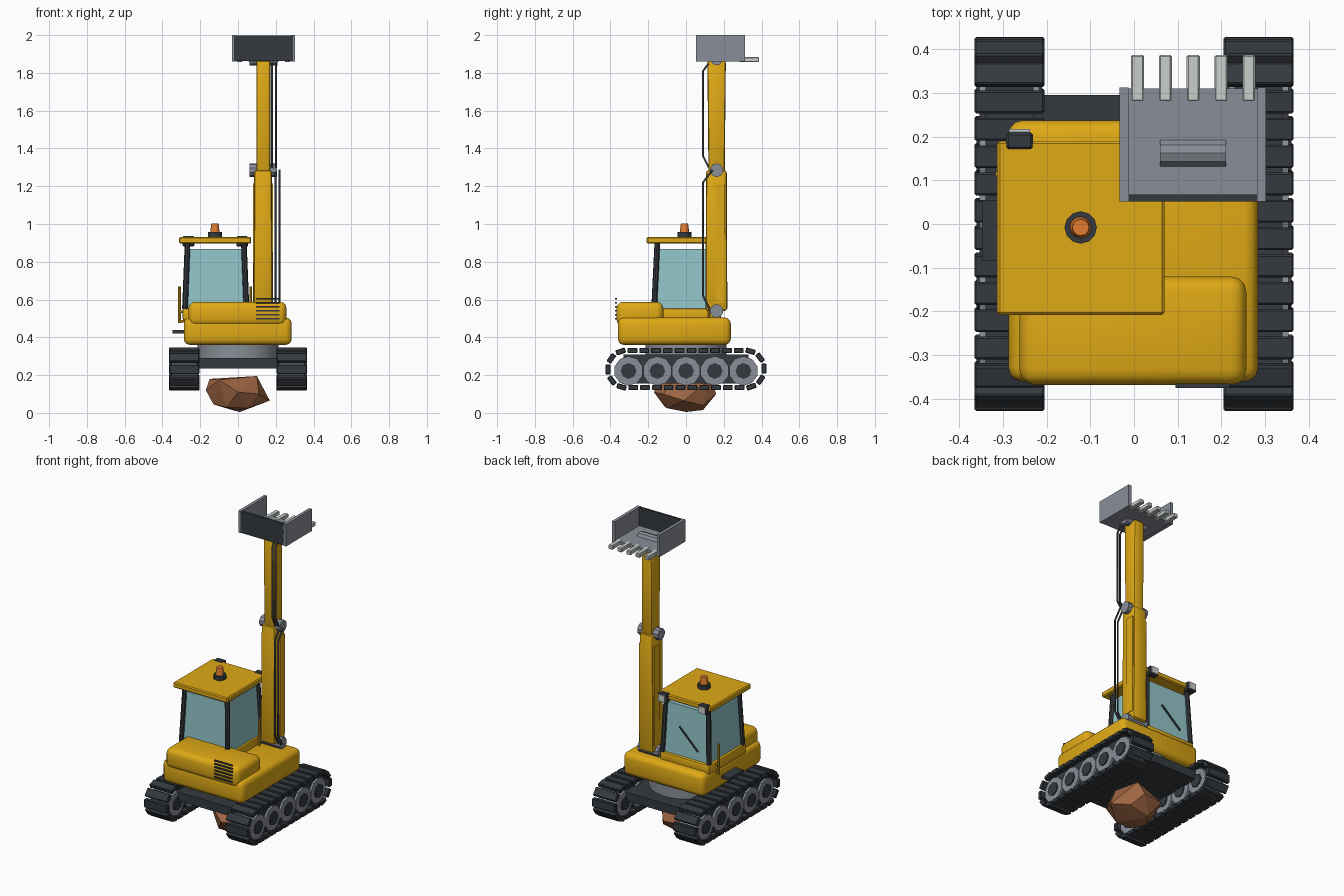
import bpy, bmesh, math
from mathutils import Vector, Matrix

if "Cube" in bpy.data.objects:
    bpy.data.objects.remove(bpy.data.objects["Cube"])


def mat(name, r, g, b):
    m = bpy.data.materials.new(name)
    m.diffuse_color = (r, g, b, 1)
    m.use_nodes = True
    m.node_tree.nodes["Principled BSDF"].inputs["Base Color"].default_value = m.diffuse_color
    return m


YELLOW = mat("yellow_paint", 0.74, 0.40, 0.008)
DARK = mat("dark_rubber", 0.035, 0.042, 0.05)
GRAY = mat("gray_steel", 0.25, 0.27, 0.31)
LIGHT = mat("light_steel", 0.58, 0.62, 0.60)
GLASS = mat("blue_glass", 0.29, 0.56, 0.59)
ORANGE = mat("orange_lamp", 0.75, 0.20, 0.03)
ROCK = mat("brown_rock", 0.34, 0.13, 0.055)


def finish(name, bm, material, smooth=False):
    bmesh.ops.recalc_face_normals(bm, faces=bm.faces[:])
    me = bpy.data.meshes.new(name)
    bm.to_mesh(me)
    bm.free()
    ob = bpy.data.objects.new(name, me)
    bpy.context.collection.objects.link(ob)
    me.materials.append(material)
    if smooth:
        bpy.ops.object.select_all(action='DESELECT')
        ob.select_set(True)
        bpy.context.view_layer.objects.active = ob
        bpy.ops.object.shade_smooth_by_angle(angle=math.radians(35))
    return ob


def box(name, x, y, z, material, bevel=0.0, segs=2, top=(0, 0)):
    """Box from (min, max) ranges; top insets the upper face in x and y."""
    bm = bmesh.new()
    bmesh.ops.create_cube(bm, size=1)
    for v in bm.verts:
        sx, sy, up = v.co.x * 2, v.co.y * 2, v.co.z > 0
        v.co = ((x[0] + x[1]) / 2 + sx * ((x[1] - x[0]) / 2 - top[0] * up),
                (y[0] + y[1]) / 2 + sy * ((y[1] - y[0]) / 2 - top[1] * up),
                z[1] if up else z[0])
    if bevel:
        bmesh.ops.bevel(bm, geom=bm.edges[:], offset=bevel, segments=segs,
                        profile=0.5, affect='EDGES')
    return finish(name, bm, material, bevel > 0)


def rod(name, a, b, r, material, sides=8, r2=None, smooth=False):
    """Cylinder or cone between two points."""
    a, b = Vector(a), Vector(b)
    bm = bmesh.new()
    m = Matrix.Translation((a + b) / 2) @ (b - a).to_track_quat('Z', 'Y').to_matrix().to_4x4()
    bmesh.ops.create_cone(bm, cap_ends=True, segments=sides, radius1=r,
                          radius2=r if r2 is None else r2, depth=(b - a).length, matrix=m)
    return finish(name, bm, material, smooth)


def hose(name, pts):
    cu = bpy.data.curves.new(name, 'CURVE')
    cu.dimensions = '3D'
    cu.bevel_depth = 0.006
    cu.bevel_resolution = 1
    sp = cu.splines.new('POLY')
    sp.points.add(len(pts) - 1)
    for p, co in zip(sp.points, pts):
        p.co = (*co, 1)
    ob = bpy.data.objects.new(name, cu)
    bpy.context.collection.objects.link(ob)
    cu.materials.append(DARK)
    bpy.ops.object.select_all(action='DESELECT')
    ob.select_set(True)
    bpy.context.view_layer.objects.active = ob
    bpy.ops.object.convert(target='MESH')


# Tracks: plates spaced along a stadium-shaped path, with wheels and a frame
HALF, RAD, ZC, N = 0.315, 0.098, 0.232, 30
ARC = math.pi * RAD
TOTAL = 4 * HALF + 2 * ARC


def track_point(s):
    """Position and tangent angle (in y, z) at length s along the loop."""
    s %= TOTAL
    if s < 2 * HALF:
        return -HALF + s, ZC + RAD, 0
    s -= 2 * HALF
    if s < ARC:
        t = s / RAD
        return HALF + RAD * math.sin(t), ZC + RAD * math.cos(t), -t
    s -= ARC
    if s < 2 * HALF:
        return HALF - s, ZC - RAD, math.pi
    t = (s - 2 * HALF) / RAD
    return -HALF - RAD * math.sin(t), ZC - RAD * math.cos(t), math.pi - t


for side, word in ((-1, "left"), (1, "right")):
    cx = side * 0.285
    bm = bmesh.new()
    for i in range(N):
        y, z, a = track_point((i + 0.5) * TOTAL / N)
        m = (Matrix.Translation((cx, y, z)) @ Matrix.Rotation(a, 4, 'X')
             @ Matrix.Diagonal((0.16, 0.052, 0.028, 1)))
        new = bmesh.ops.create_cube(bm, size=1, matrix=m)['verts']
        edges = list({e for v in new for e in v.link_edges})
        bmesh.ops.bevel(bm, geom=edges, offset=0.004, segments=1, affect='EDGES')
    finish(word + "_track_plates", bm, DARK)
    box(word + "_track_frame", (cx - 0.055, cx + 0.055), (-0.33, 0.33), (0.155, 0.31), DARK)
    for i in range(5):
        y, z = (i - 2) * 0.152, 0.222
        rod(f"{word}_wheel_{i}", (cx - 0.068, y, z), (cx + 0.068, y, z), 0.078, GRAY, 10)
        rod(f"{word}_hub_{i}", (cx - 0.075, y, z), (cx + 0.075, y, z), 0.042, DARK, 8)

# Chassis and turntable
box("chassis", (-0.235, 0.235), (-0.295, 0.295), (0.235, 0.29), DARK)
rod("turntable", (0, 0, 0.285), (0, 0, 0.37), 0.215, GRAY, 24, smooth=True)

# Rotating body, engine cover, vents and step
box("body", (-0.287, 0.284), (-0.36, 0.237), (0.36, 0.505), YELLOW, 0.032, 3)
box("engine_cover", (-0.262, 0.257), (-0.368, -0.12), (0.46, 0.588), YELLOW, 0.035, 3)
for i in range(6):
    z = 0.499 + i * 0.021
    box(f"vent_{i}", (0.095, 0.22), (-0.375, -0.365), (z - 0.004, z + 0.004), DARK)
box("step", (-0.348, -0.27), (-0.085, 0.055), (0.42, 0.438), DARK)

# Cab: base, glass, corner posts, roof
box("cab_base", (-0.293, 0.055), (-0.185, 0.185), (0.49, 0.552), YELLOW, 0.01)
box("cab_glass", (-0.277, 0.042), (-0.165, 0.168), (0.55, 0.868), GLASS, top=(0.012, 0.012))
for sx in (-1, 1):
    for sy in (-1, 1):
        rod(f"cab_post_{sx}_{sy}", (-0.118 + sx * 0.163, 0.001 + sy * 0.17, 0.55),
            (-0.118 + sx * 0.149, 0.001 + sy * 0.153, 0.9), 0.015, DARK, 8)
box("cab_roof", (-0.313, 0.07), (-0.208, 0.19), (0.897, 0.931), YELLOW, 0.006, 1)
rod("wiper", (-0.07, 0.166, 0.735), (-0.205, 0.172, 0.61), 0.006, DARK, 6)

# Work lamps on the roof edge
for i, x in enumerate((-0.262, 0.022)):
    box(f"lamp_{i}", (x - 0.031, x + 0.031), (0.17, 0.21), (0.88, 0.936), DARK, 0.006, 1)
    box(f"lamp_lens_{i}", (x - 0.024, x + 0.024), (0.208, 0.217), (0.887, 0.929), LIGHT)

# Beacon
rod("beacon_base", (-0.122, -0.008, 0.93), (-0.122, -0.008, 0.957), 0.037, DARK, 12)
rod("beacon", (-0.122, -0.008, 0.957), (-0.122, -0.008, 1.003), 0.025, ORANGE, 12, 0.019, True)

# Hand rails
rod("left_rail", (-0.31, 0.115, 0.475), (-0.31, 0.115, 0.67), 0.007, YELLOW)
for z in (0.485, 0.535):
    rod("left_rail_bracket", (-0.31, 0.115, z), (-0.27, 0.115, z), 0.006, YELLOW)
rod("right_rail", (0.067, 0.12, 0.5), (0.067, 0.12, 0.67), 0.007, YELLOW)

# Boom with raised side panels, then the upper arm
box("boom", (0.082, 0.183), (0.103, 0.219), (0.54, 1.285), YELLOW, 0.015, 2, (0.004, 0.003))
for sx in (-1, 1):
    x = 0.1325 + sx * 0.05
    box("boom_panel", (x - 0.004, x + 0.004), (0.155, 0.207), (0.585, 1.215), YELLOW)
box("upper_arm", (0.097, 0.171), (0.119, 0.205), (1.27, 1.865), YELLOW, 0.013, 2, (0, -0.006))

# Pivot pins
for name, z, x0, x1, r in (("boom_pin", 0.54, 0.06, 0.205, 0.036),
                           ("arm_pin", 1.285, 0.06, 0.206, 0.036),
                           ("bucket_pin", 1.872, 0.06, 0.21, 0.032)):
    rod(name, (x0, 0.162, z), (x1, 0.162, z), r, GRAY, 10)

# Hydraulic hoses
for x in (0.18, 0.201):
    hose("upper_hose", [(x, 0.12, 1.85), (x, 0.09, 1.81), (x, 0.09, 1.36), (x, 0.12, 1.30)])
for x in (0.198, 0.22):
    hose("lower_hose", [(x, 0.14, 1.285), (x, 0.09, 1.22), (x, 0.09, 0.62), (x, 0.125, 0.55)])

# Bucket: floor, wall, side plates and teeth
box("bucket_floor", (-0.02, 0.29), (0.055, 0.31), (1.862, 1.882), GRAY)
box("bucket_wall", (-0.02, 0.29), (0.052, 0.068), (1.862, 1.998), DARK)
for x in (-0.033, 0.282):
    box("bucket_side", (x, x + 0.02), (0.052, 0.312), (1.86, 2.0), GRAY)
for i in range(5):
    x = 0.008 + i * 0.0637
    box(f"tooth_{i}", (x - 0.015, x + 0.015), (0.28, 0.387), (1.857, 1.884), LIGHT, 0.004, 1)

# Boulder under the chassis: convex hull of a few points
bm = bmesh.new()
for p in ((-0.17, -0.02, 0.12), (-0.15, 0.05, 0.18), (-0.10, -0.13, 0.175), (0.10, -0.05, 0.195),
          (0.08, 0.13, 0.18), (0.168, -0.01, 0.065), (0.11, -0.12, 0.10), (0.0, -0.17, 0.11),
          (0.01, 0.0, 0.005), (-0.13, -0.04, 0.045), (-0.06, -0.11, 0.03), (0.05, -0.10, 0.025),
          (0.05, 0.16, 0.10), (-0.09, 0.14, 0.10), (-0.03, 0.09, 0.015), (0.10, 0.09, 0.04)):
    bm.verts.new(p)
bmesh.ops.convex_hull(bm, input=bm.verts[:])
finish("boulder", bm, ROCK)
